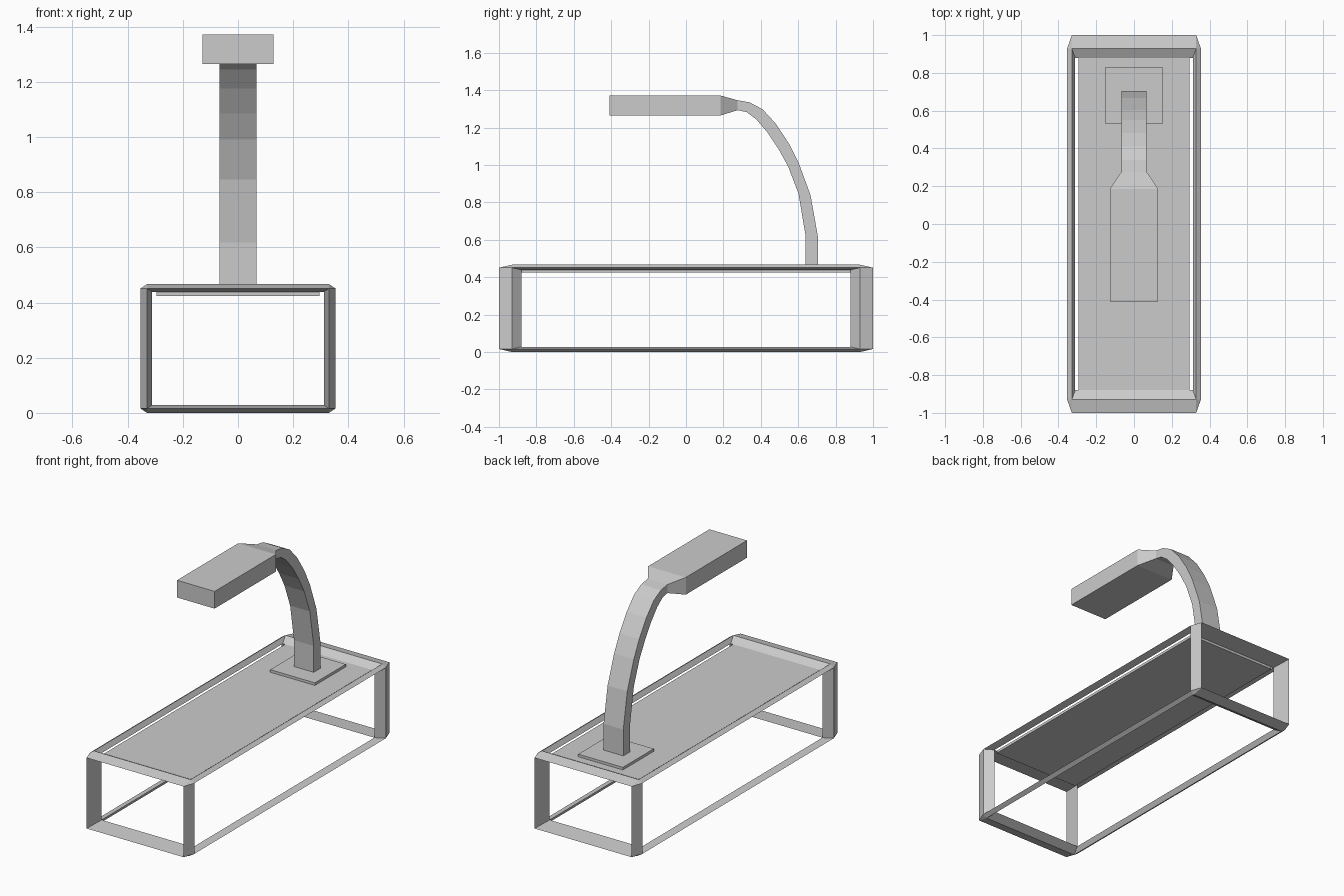
import bpy, bmesh
from mathutils import Vector
from itertools import product

if "Cube" in bpy.data.objects:
    bpy.data.objects.remove(bpy.data.objects["Cube"])


def make_object(name, bm):
    bmesh.ops.recalc_face_normals(bm, faces=bm.faces)
    mesh = bpy.data.meshes.new(name)
    bm.to_mesh(mesh)
    bm.free()
    obj = bpy.data.objects.new(name, mesh)
    bpy.context.collection.objects.link(obj)
    return obj


def box(name, lo, hi):
    bm = bmesh.new()
    bmesh.ops.create_cube(bm, size=1)
    lo, hi = Vector(lo), Vector(hi)
    for v in bm.verts:
        v.co = (lo + hi) / 2 + v.co * (hi - lo)
    return make_object(name, bm)


# Open box frame: triangular struts along the twelve edges of a box
HALF = Vector((0.354, 1.0, 0.2335))
LIP, INNER = 0.93, 0.88
bm = bmesh.new()
corners = {}
for s in product((-1, 1), repeat=3):
    def vert(k):
        return bm.verts.new([s[i] * k[i] * HALF[i] + (HALF[2] if i == 2 else 0)
                             for i in range(3)])
    pts = [vert([1 if i == axis else LIP for i in range(3)]) for axis in range(3)]
    corners[s] = pts + [vert([INNER] * 3)]
    bm.faces.new(pts)
for s in corners:
    for a in range(3):
        if s[a] < 0:
            t = tuple(1 if i == a else s[i] for i in range(3))
            b, c = (a + 1) % 3, (a + 2) % 3
            p, q = corners[s], corners[t]
            for i, j in ((b, c), (c, 3), (3, b)):
                bm.faces.new((p[i], p[j], q[j], q[i]))
make_object("base_frame", bm)

# Sunken table panel and the arm's mounting plate
box("top_panel", (-0.295, -0.88, 0.424), (0.295, 0.88, 0.44))
box("mounting_plate", (-0.152, 0.53, 0.44), (0.152, 0.83, 0.456))

# Curved arm flaring into the head: (half width, outer y, z, inner y, z)
sections = [
    (0.067, 0.705, 0.45, 0.640, 0.45),
    (0.067, 0.705, 0.618, 0.640, 0.618),
    (0.067, 0.666, 0.838, 0.602, 0.845),
    (0.067, 0.603, 1.010, 0.547, 0.990),
    (0.067, 0.550, 1.115, 0.495, 1.085),
    (0.067, 0.481, 1.220, 0.435, 1.175),
    (0.067, 0.409, 1.298, 0.375, 1.245),
    (0.067, 0.340, 1.335, 0.324, 1.283),
    (0.067, 0.276, 1.346, 0.276, 1.293),
    (0.128, 0.185, 1.371, 0.185, 1.265),
    (0.128, -0.41, 1.371, -0.41, 1.265),
]
bm = bmesh.new()
rings = [[bm.verts.new(p) for p in ((-w, oy, oz), (w, oy, oz), (w, iy, iz), (-w, iy, iz))]
         for w, oy, oz, iy, iz in sections]
for r, n in zip(rings, rings[1:]):
    for i in range(4):
        j = (i + 1) % 4
        bm.faces.new((r[i], r[j], n[j], n[i]))
bm.faces.new(rings[0])
bm.faces.new(rings[-1])
make_object("arm_and_head", bm)
